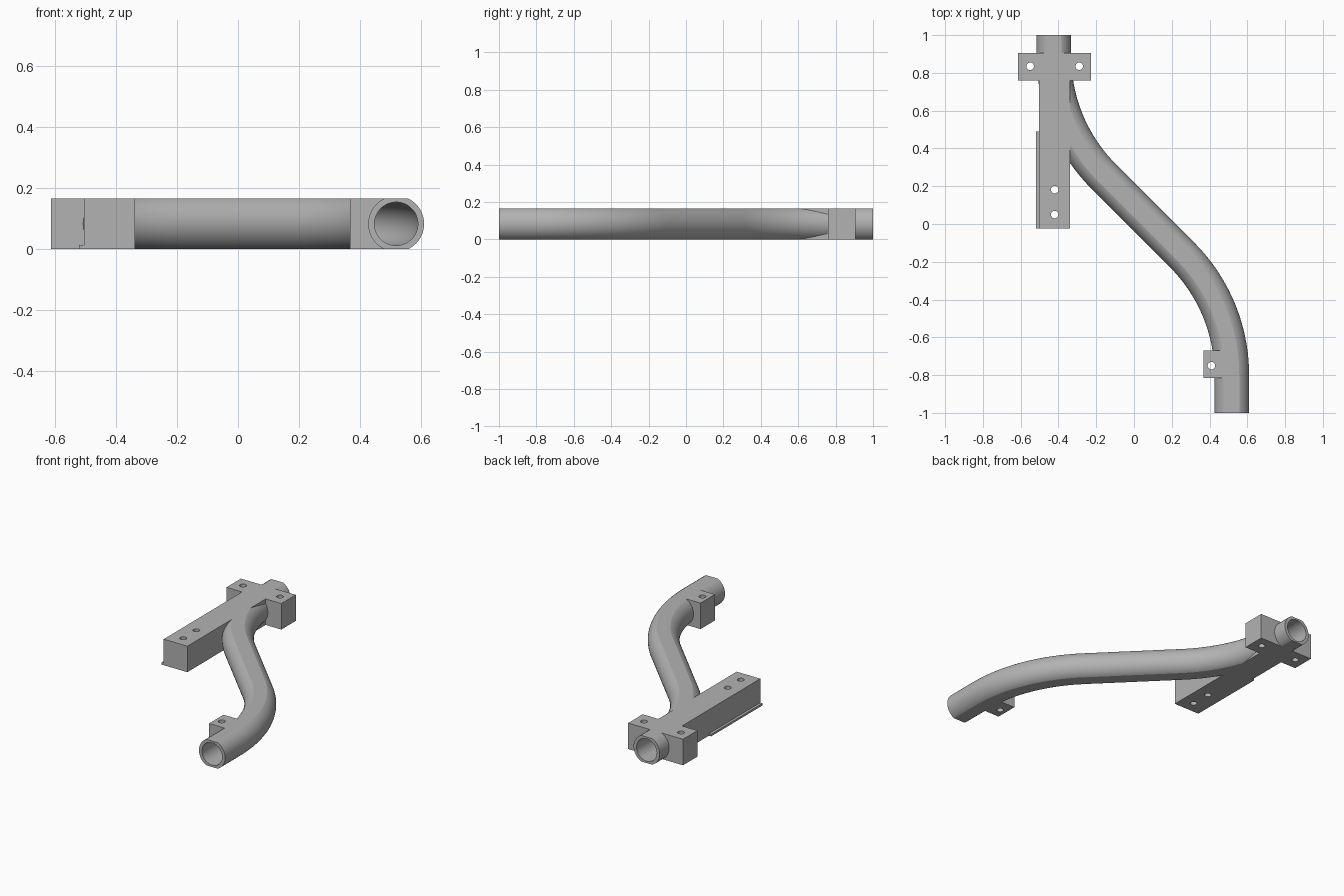
import bpy, bmesh
from math import sin, cos, pi, radians
from mathutils import Vector

if "Cube" in bpy.data.objects:
    bpy.data.objects.remove(bpy.data.objects["Cube"])

HEIGHT = 0.165
MID = HEIGHT / 2
BEND = 0.9          # centre-line radius of both bends
FRONT_X, REAR_X = 0.518, -0.424

grey = bpy.data.materials.new("grey metal")
grey.use_nodes = True
colour = (0.45, 0.45, 0.45, 1)
grey.diffuse_color = colour
grey.node_tree.nodes["Principled BSDF"].inputs["Base Color"].default_value = colour


def make_object(name, bm):
    bmesh.ops.recalc_face_normals(bm, faces=bm.faces)
    mesh = bpy.data.meshes.new(name)
    bm.to_mesh(mesh)
    bm.free()
    mesh.materials.append(grey)
    obj = bpy.data.objects.new(name, mesh)
    bpy.context.collection.objects.link(obj)
    return obj


def box(name, x0, x1, y0, y1, z0=-0.05, z1=HEIGHT + 0.05):
    bm = bmesh.new()
    bmesh.ops.create_cube(bm, size=1)
    for v in bm.verts:
        v.co = ((x0 + x1) / 2 + v.co.x * (x1 - x0),
                (y0 + y1) / 2 + v.co.y * (y1 - y0),
                (z0 + z1) / 2 + v.co.z * (z1 - z0))
    return make_object(name, bm)


def path(overrun, steps=20):
    """S-shaped centre line as (point, heading from +y) pairs."""
    points = [(Vector((FRONT_X, -1 - overrun, MID)), 0)]
    for i in range(steps + 1):
        a = pi / 4 * i / steps
        points.append((Vector((FRONT_X - BEND + BEND * cos(a), -0.8 + BEND * sin(a), MID)), a))
    for i in range(steps, -1, -1):
        a = pi / 4 * i / steps
        points.append((Vector((REAR_X + BEND - BEND * cos(a), 0.888 - BEND * sin(a), MID)), a))
    points.append((Vector((REAR_X, 1 + overrun, MID)), 0))
    return points


def sweep(name, radius, overrun=0.0, sides=64):
    bm = bmesh.new()
    rings = []
    for p, a in path(overrun):
        across = Vector((cos(a), sin(a), 0))
        rings.append([bm.verts.new(p + radius * (across * cos(t) + Vector((0, 0, sin(t)))))
                      for t in (2 * pi * k / sides for k in range(sides))])
    for r, s in zip(rings, rings[1:]):
        for k in range(sides):
            j = (k + 1) % sides
            bm.faces.new((r[k], r[j], s[j], s[k]))
    bm.faces.new(rings[0])
    bm.faces.new(rings[-1])
    return make_object(name, bm)


def drill(x, y, radius=0.02):
    bm = bmesh.new()
    bmesh.ops.create_cone(bm, cap_ends=True, segments=24, radius1=radius, radius2=radius, depth=0.6)
    bmesh.ops.translate(bm, verts=bm.verts, vec=(x, y, MID))
    return make_object("bolt_hole", bm)


def combine(target, other, operation):
    mod = target.modifiers.new(operation.lower(), "BOOLEAN")
    mod.operation = operation
    mod.solver = "EXACT"
    mod.object = other
    bpy.context.view_layer.objects.active = target
    bpy.ops.object.modifier_apply(modifier=mod.name)
    bpy.data.objects.remove(other)


# Outer pipe joined with its mounting blocks
body = sweep("pipe_bracket", 0.0915)
blocks = [
    box("long_rail", -0.504, -0.338, -0.025, 0.85),
    box("cross_mount", -0.613, -0.228, 0.76, 0.905, -0.06, HEIGHT + 0.06),
    box("side_mount", 0.367, 0.5, -0.815, -0.67),
    box("rail_lip", -0.52, -0.45, -0.025, 0.49, -0.04, 0.013),
]
for block in blocks:
    combine(body, block, "UNION")

# Trim everything to flat top and bottom
combine(body, box("trim_slab", -2, 2, -2, 2, 0, HEIGHT), "INTERSECT")

# Hollow bore and bolt holes
combine(body, sweep("bore", 0.071, 0.1), "DIFFERENCE")
for x, y in [(-0.55, 0.835), (-0.29, 0.835), (-0.42, 0.182), (-0.42, 0.05), (0.41, -0.75)]:
    combine(body, drill(x, y), "DIFFERENCE")

bpy.ops.object.select_all(action="DESELECT")
body.select_set(True)
bpy.context.view_layer.objects.active = body
bpy.ops.object.shade_smooth_by_angle(angle=radians(22))
